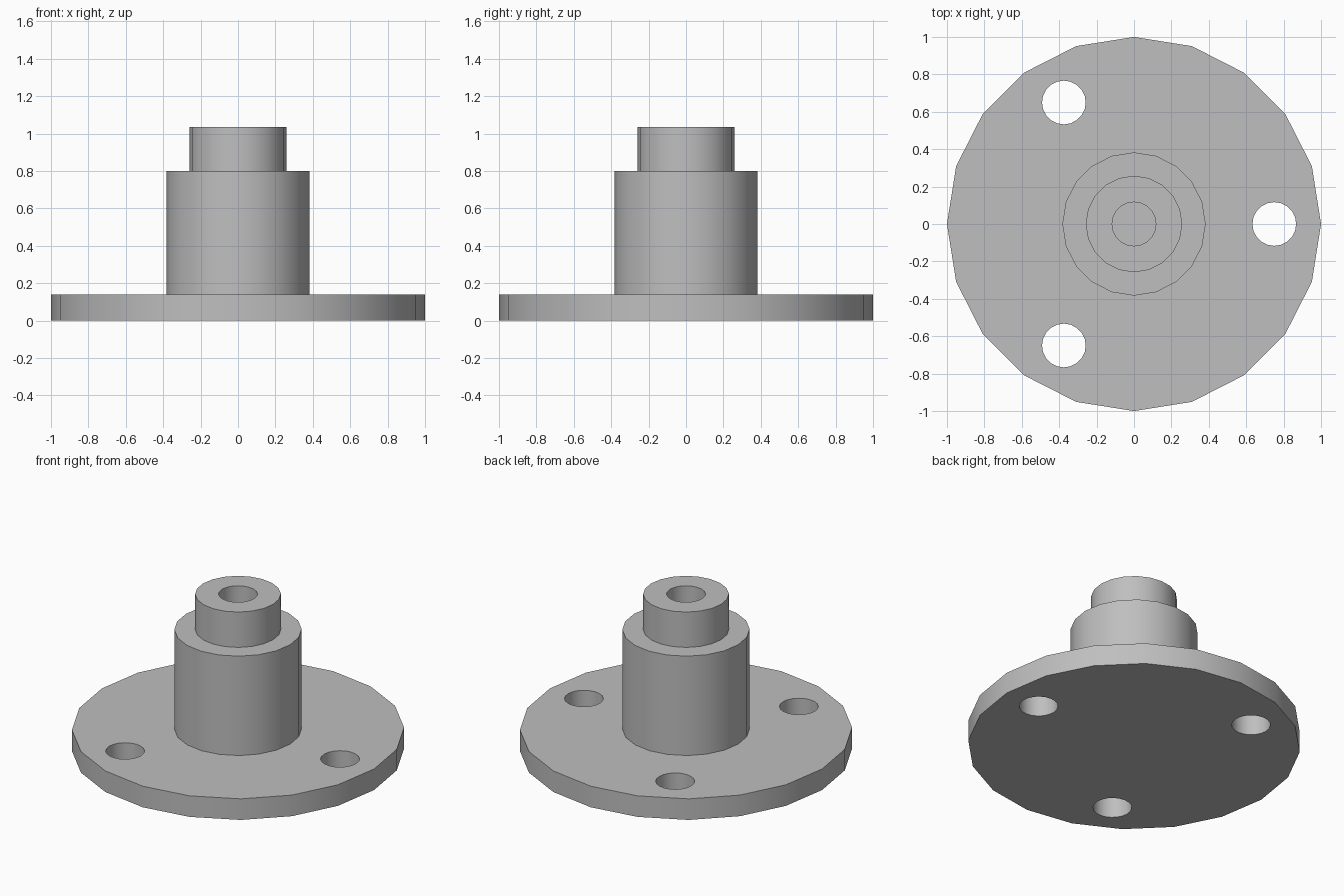
import bpy
import bmesh
from math import cos, sin, pi, radians

SIDES = 20
FLANGE_R, FLANGE_H = 1.0, 0.14
BORE_R, BOLT_CIRCLE, BOLT_COUNT = 0.117, 0.75, 3
BODY_R, BODY_TOP = 0.383, 0.80
NECK_R, NECK_TOP = 0.258, 1.035

default = bpy.data.objects.get("Cube")
if default:
    bpy.data.objects.remove(default, do_unlink=True)

# One plain grey for everything
grey = bpy.data.materials.new("plain grey")
grey.use_nodes = True
colour = (0.52, 0.52, 0.52, 1)
grey.diffuse_color = colour
grey.node_tree.nodes["Principled BSDF"].inputs["Base Color"].default_value = colour


def lathe(name, profile, centre=(0, 0), caps=False):
    """Turn a (radius, height) profile around z; caps close both ends."""
    bm = bmesh.new()
    rings = [[bm.verts.new((centre[0] + r * cos(2 * pi * i / SIDES),
                            centre[1] + r * sin(2 * pi * i / SIDES), z))
              for i in range(SIDES)] for r, z in profile]
    for low, high in zip(rings, rings[1:]):
        for i in range(SIDES):
            j = (i + 1) % SIDES
            bm.faces.new((low[i], low[j], high[j], high[i]))
    if caps:
        bm.faces.new(rings[0][::-1])
        bm.faces.new(rings[-1])
    mesh = bpy.data.meshes.new(name)
    bm.to_mesh(mesh)
    bm.free()
    mesh.materials.append(grey)
    obj = bpy.data.objects.new(name, mesh)
    bpy.context.collection.objects.link(obj)
    return obj


def activate(obj):
    bpy.ops.object.select_all(action='DESELECT')
    obj.select_set(True)
    bpy.context.view_layer.objects.active = obj


# Base flange
flange = lathe("flange", [(FLANGE_R, 0), (FLANGE_R, FLANGE_H)], caps=True)

# Bolt holes through the flange
for k in range(BOLT_COUNT):
    angle = 2 * pi * k / BOLT_COUNT
    cutter = lathe("bolt_hole_cutter", [(BORE_R, -0.1), (BORE_R, FLANGE_H + 0.1)],
                   (BOLT_CIRCLE * cos(angle), BOLT_CIRCLE * sin(angle)), caps=True)
    cutter.hide_render = True
    activate(flange)
    cut = flange.modifiers.new("bolt_hole", 'BOOLEAN')
    cut.operation = 'DIFFERENCE'
    cut.solver = 'EXACT'
    cut.object = cutter
    bpy.ops.object.modifier_apply(modifier=cut.name)
    bpy.data.objects.remove(cutter, do_unlink=True)

# Stepped hub with a blind bore that ends on the flange
hub = lathe("hub", [(BODY_R, FLANGE_H), (BODY_R, BODY_TOP), (NECK_R, BODY_TOP),
                    (NECK_R, NECK_TOP), (BORE_R, NECK_TOP), (BORE_R, FLANGE_H)])

# Smooth round walls, crisp rims
for part in (flange, hub):
    activate(part)
    bpy.ops.object.shade_smooth_by_angle(angle=radians(30))
